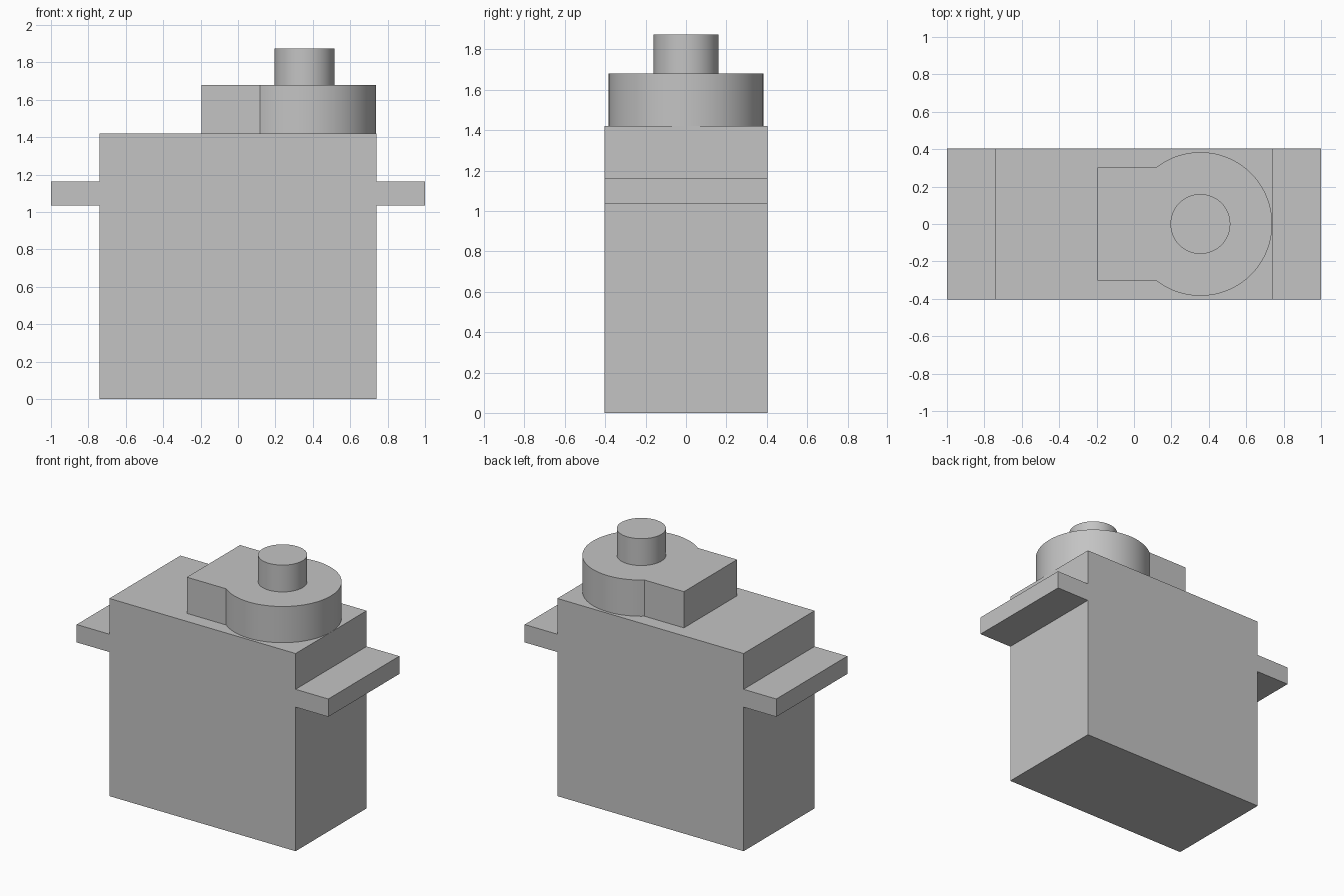
import bpy, bmesh, math

cube = bpy.data.objects.get("Cube")
if cube:
    bpy.data.objects.remove(cube, do_unlink=True)

grey = bpy.data.materials.new("light grey plastic")
grey.use_nodes = True
color = (0.55, 0.55, 0.55, 1)
grey.diffuse_color = color
grey.node_tree.nodes["Principled BSDF"].inputs["Base Color"].default_value = color


def extrude_outline(name, points, depth):
    """Fill a flat outline and extrude it along a vector, shading curves smooth."""
    bm = bmesh.new()
    face = bm.faces.new([bm.verts.new(p) for p in points])
    result = bmesh.ops.extrude_face_region(bm, geom=[face], use_keep_orig=True)
    verts = [v for v in result["geom"] if isinstance(v, bmesh.types.BMVert)]
    bmesh.ops.translate(bm, verts=verts, vec=depth)
    bmesh.ops.recalc_face_normals(bm, faces=bm.faces)
    mesh = bpy.data.meshes.new(name)
    bm.to_mesh(mesh)
    bm.free()
    mesh.materials.append(grey)
    obj = bpy.data.objects.new(name, mesh)
    bpy.context.collection.objects.link(obj)
    bpy.ops.object.select_all(action="DESELECT")
    obj.select_set(True)
    bpy.context.view_layer.objects.active = obj
    bpy.ops.object.shade_smooth_by_angle(angle=math.radians(25))
    return obj


def arc(cx, radius, start, end, steps, z):
    angles = [start + (end - start) * i / steps for i in range(steps + 1)]
    return [(cx + radius * math.cos(a), radius * math.sin(a), z) for a in angles]


# Motor case with its two mounting flanges, extruded front to back
half_width, half_depth, top = 0.74, 0.403, 1.42
right_side = [(half_width, 0), (half_width, 1.035), (1, 1.035),
              (1, 1.163), (half_width, 1.163), (half_width, top)]
outline = right_side + [(-x, z) for x, z in reversed(right_side)]
extrude_outline("motor_case", [(x, -half_depth, z) for x, z in outline],
                (0, 2 * half_depth, 0))

# Gear housing: a round boss running into a narrower square block
axis_x, radius, block_half = 0.355, 0.384, 0.302
meet = math.pi - math.asin(block_half / radius)
housing = arc(axis_x, radius, -meet, meet, 72, top)
housing += [(-0.195, block_half, top), (-0.195, -block_half, top)]
extrude_outline("gear_housing", housing, (0, 0, 0.26))

# Output shaft
shaft = arc(axis_x, 0.16, 0, math.tau, 64, top + 0.26)[:-1]
extrude_outline("output_shaft", shaft, (0, 0, 0.193))
